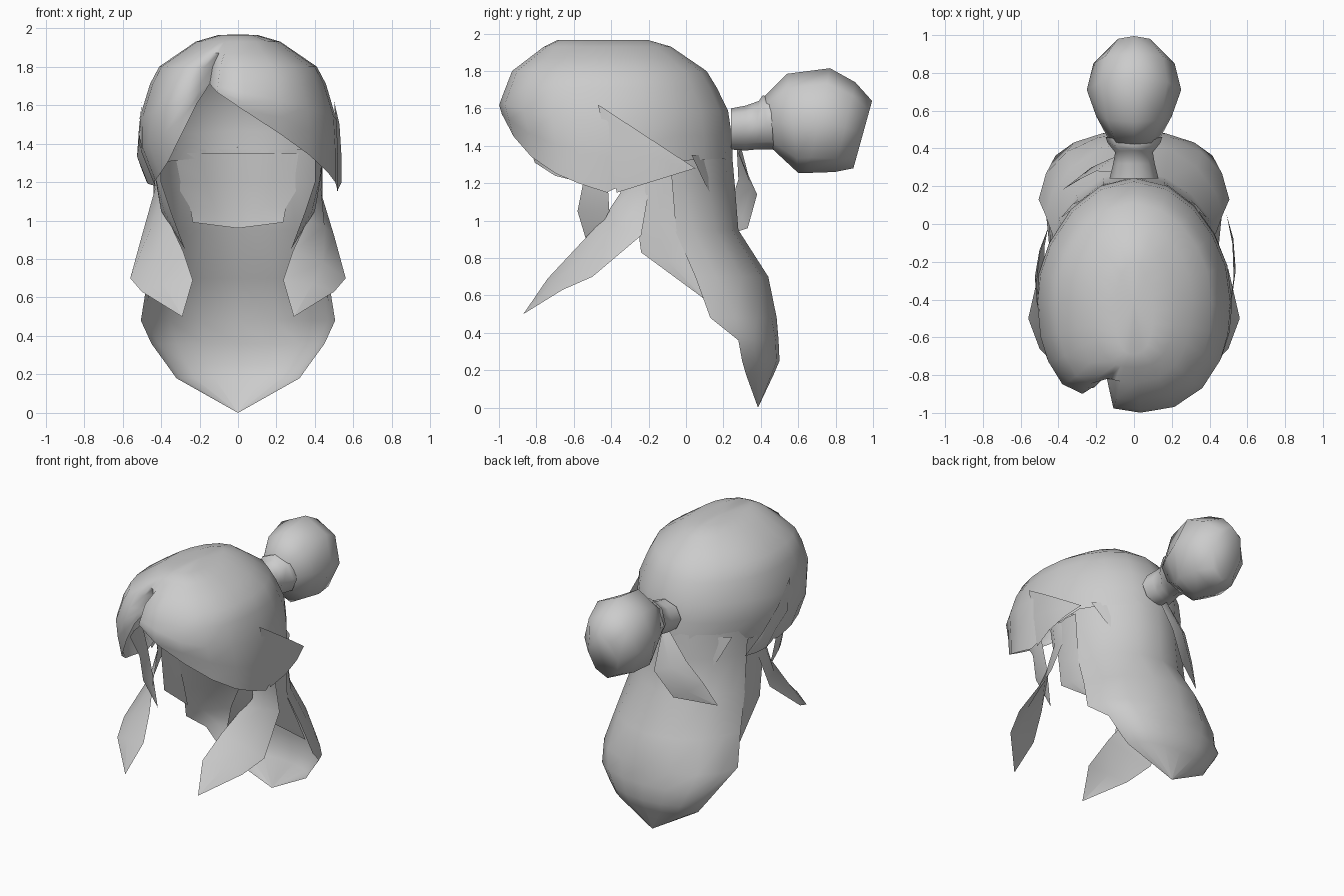
import bpy, math
from mathutils import Vector

if "Cube" in bpy.data.objects:
    bpy.data.objects.remove(bpy.data.objects["Cube"])

mat = bpy.data.materials.new("plain grey")
mat.diffuse_color = (0.6, 0.6, 0.6, 1)
mat.use_nodes = True
mat.node_tree.nodes["Principled BSDF"].inputs["Base Color"].default_value = mat.diffuse_color


def finish(name, verts, faces, angle):
    me = bpy.data.meshes.new(name)
    me.from_pydata([tuple(v) for v in verts], [], faces)
    me.materials.append(mat)
    me.validate()
    ob = bpy.data.objects.new(name, me)
    bpy.context.collection.objects.link(ob)
    bpy.ops.object.select_all(action='DESELECT')
    ob.select_set(True)
    bpy.context.view_layer.objects.active = ob
    bpy.ops.object.shade_smooth_by_angle(angle=math.radians(angle))
    return ob


def grid(name, rows, closed=False, flip=False, caps=(False, False), angle=75):
    """Skin equal-length rows of points into one surface."""
    n = len(rows[0])
    verts = [p for r in rows for p in r]
    faces = []
    for i in range(len(rows) - 1):
        for j in range(n if closed else n - 1):
            k = (j + 1) % n
            f = (i * n + j, i * n + k, (i + 1) * n + k, (i + 1) * n + j)
            faces.append(f[::-1] if flip else f)
    if caps[0]:
        faces.append(tuple(range(n)) if flip else tuple(range(n))[::-1])
    if caps[1]:
        last = tuple((len(rows) - 1) * n + j for j in range(n))
        faces.append(last[::-1] if flip else last)
    return finish(name, verts, faces, angle)


def lerp_table(table, t):
    """Piecewise linear lookup in rows sorted by their first value."""
    if t <= table[0][0]:
        return table[0][1:]
    for a, b in zip(table, table[1:]):
        if t <= b[0]:
            f = (t - a[0]) / (b[0] - a[0])
            return tuple(p + (q - p) * f for p, q in zip(a[1:], b[1:]))
    return table[-1][1:]


# Scalp cap with swept fringe: height -> front y, back y, half width
SECTION = [(1.15, -.93, .25, .52), (1.42, -.94, .25, .52), (1.62, -1.0, .22, .505),
           (1.80, -.93, .11, .41), (1.93, -.76, -.08, .22), (1.965, -.69, -.2, .1)]
# Hem height by heading in degrees (0 = front, positive = right side)
HEM = [(-180, 1.34), (-120, 1.30), (-88, 1.18), (-60, 1.24), (-44, 1.31), (-28, 1.47), (-14, 1.71),
       (2, 1.57), (20, 1.45), (41, 1.34), (61, 1.25), (88, 1.15), (108, 1.25), (125, 1.32), (180, 1.34)]
# Recess of the parting by heading
PARTING = [(-40, 1), (-28, .93), (-20, .83), (-14, .74), (-9, 1)]


def cap_point(deg, z, grow=1.0):
    front, back, half = lerp_table(SECTION, z)
    a, mid = math.radians(deg), -.385 if z < 1.9 else (front + back) / 2
    c, s = math.cos(a), math.sin(a)
    if deg < 0 and z < 1.4:                       # left side tucks in
        half -= (1.4 - z) * .4
    if abs(deg) < 90:                             # squarer front
        x, y = abs(s) ** .8, -(mid - front) * abs(c) ** .8
        if z < 1.85:
            y *= lerp_table(PARTING, deg)[0]
    else:                                         # narrower back
        x, y = abs(s), (back - mid) * abs(c) ** 1.15
    return Vector((math.copysign(half * x * grow, s), mid + y * grow, z))


heads = [-180, -160, -140, -120, -104, -88, -74, -60, -44, -28, -20, -14, -9, 2, 20,
         41, 61, 75, 88, 108, 125, 142, 160]
rows = [[Vector((0, -.42, 1.967))] * len(heads)]
for z0 in (1.965, 1.93, 1.87, 1.80, 1.71):
    rows.append([cap_point(h, max(z0, lerp_table(HEM, h)[0])) for h in heads])
for f in (.33, .66, 1):
    rows.append([cap_point(h, 1.71 + (lerp_table(HEM, h)[0] - 1.71) * f) for h in heads])
grid("scalp_cap", rows, closed=True, flip=True)


# Pointed ends of the fringe lying over both sides
def fringe_tip(name, side, tip, low):
    rows = []
    for f in (0, .35, .7, 1):
        row = []
        for g in (0, .5, 1):
            base = cap_point(side * 88, 1.62 + (low - 1.62) * g, .99)
            base.y = -.47 + .1 * g
            p = base.lerp(Vector(tip), f)
            p.x += side * .035 * math.sin(f * math.pi)
            row.append(p)
        rows.append(row)
    grid(name, rows, flip=side > 0)


fringe_tip("right_fringe_tip", 1, (.49, .05, 1.28), 1.15)
fringe_tip("left_fringe_tip", -1, (-.455, -.02, 1.21), 1.18)

# Long back hair: z, centre y, half width, side y
BACK = [(1.37, .245, .42, -.12), (1.2, .26, .42, -.12), (.95, .28, .43, -.06),
        (.70, .44, .47, .05), (.48, .485, .505, .13), (.36, .495, .45, .28),
        (.25, .50, .37, .30), (.18, .47, .32, .32), (0, .385, 0, .385)]
angles = [math.radians(-90 + 22.5 * i) for i in range(9)]
grid("back_hair", [[(hw * math.sin(a), sy + (cy - sy) * abs(math.cos(a)) ** (1.3 if z > .6 else 1), z)
                    for a in angles] for z, cy, hw, sy in BACK])

# Nape layer inside the back hair
grid("nape_layer", [[(w * u, y - k * u * u, z - .03 * (1 - abs(u)) * (z < 1)) for u in (-1, -.5, 0, .5, 1)]
                    for z, y, w, k in ((1.35, .23, .39, .2), (1.2, .24, .33, .14), (1.07, .25, .25, .08),
                                       (.99, .25, .235, .08))])


def strand(name, edge_a, edge_b, bulge, tip=None, mirror=False):
    """Leaf-shaped strip between two edges with a raised middle."""
    for s in ((1, -1) if mirror else (1,)):
        rows = []
        for a, b in zip(edge_a, edge_b):
            a, b = Vector(a), Vector(b)
            rows.append([a, (a + b) / 2 + Vector(bulge), b])
        if tip:
            rows.append([Vector(tip)] * 3)
        rows = [[Vector((p.x * s, p.y, p.z)) for p in r] for r in rows]
        label = name if not mirror else ("right_" if s > 0 else "left_") + name
        grid(label, rows, flip=(s > 0))


# Long locks sweeping forward on both sides
strand("front_lock",
       [(.41, -.36, 1.3), (.395, -.35, 1.15), (.36, -.45, 1.0), (.285, -.6, .84), (.235, -.74, .69)],
       [(.43, -.22, 1.3), (.43, -.2, 1.15), (.5, -.24, .92), (.56, -.5, .70), (.5, -.66, .63)],
       (.02, -.015, .01), (.29, -.87, .5), mirror=True)

# Shorter locks beside the neck
strand("side_lock",
       [(.42, -.27, 1.3), (.42, -.27, 1.06), (.42, -.24, .83)],
       [(.43, -.08, 1.3), (.43, -.05, .93), (.45, .03, .75)],
       (.015, 0, 0), (.47, .1, .58), mirror=True)

# Thin locks below both ends of the fringe
strand("fringe_lock",
       [(.40, -.66, 1.38), (.40, -.55, 1.2), (.35, -.58, 1.05)],
       [(.45, -.45, 1.38), (.43, -.42, 1.22), (.40, -.41, 1.05)],
       (.01, -.01, 0), (.275, -.52, .85), mirror=True)

# Loose strand falling from the hair tie
strand("loose_strand",
       [(-.04, .27, 1.42), (-.20, .28, 1.22), (-.30, .23, 1.07)],
       [(.0, .28, 1.36), (-.01, .38, 1.14), (-.13, .33, .96)],
       (-.01, .02, 0), (-.38, .18, .91))


def loft_y(name, sections, sides, caps):
    grid(name, [[(rx * math.sin(2 * math.pi * i / sides), y + lean * math.cos(2 * math.pi * i / sides),
                  cz + rz * math.cos(2 * math.pi * i / sides)) for i in range(sides)]
                for y, cz, rx, rz, lean in sections], closed=True, flip=True, caps=caps, angle=120)


# Hair tie and bun
loft_y("hair_tie", [(.24, 1.49, .13, .11, 0), (.32, 1.495, .11, .12, 0), (.38, 1.51, .10, .13, .01),
                    (.43, 1.525, .14, .145, -.02), (.46, 1.52, .15, .14, -.01)], 8, (False, False))
loft_y("bun", [(.44, 1.525, .13, .14, -.02), (.57, 1.52, .20, .265, -.03), (.71, 1.535, .25, .28, .06),
               (.85, 1.50, .215, .24, .055), (.945, 1.46, .12, .18, .05)], 8, (True, True))
